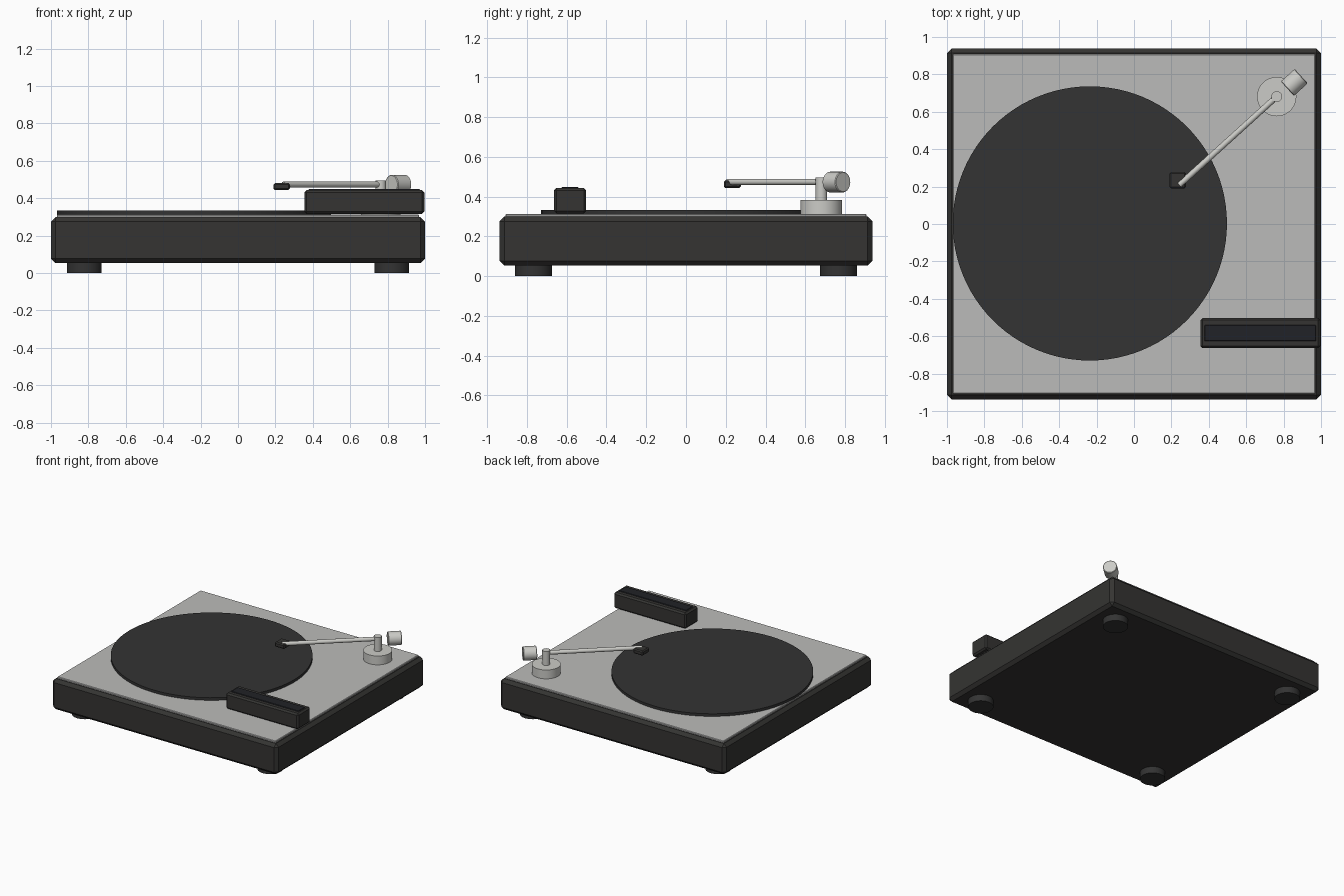
import bpy, math
from mathutils import Vector

if "Cube" in bpy.data.objects:
    bpy.data.objects.remove(bpy.data.objects["Cube"])


def material(name, color):
    m = bpy.data.materials.new(name)
    m.diffuse_color = color
    m.use_nodes = True
    m.node_tree.nodes["Principled BSDF"].inputs["Base Color"].default_value = m.diffuse_color
    return m


BLACK = material("black", (0.035, 0.034, 0.032, 1))
RUBBER = material("rubber", (0.033, 0.033, 0.033, 1))
STRIP = material("dark_glass", (0.015, 0.016, 0.02, 1))
PLATE = material("clear_plate", (0.5, 0.5, 0.49, 0.5))
METAL = material("metal", (0.6, 0.6, 0.57, 1))


def finish(ob, name, mat, bevel, segments):
    ob.name = name
    ob.data.materials.append(mat)
    if bevel:
        b = ob.modifiers.new("bevel", 'BEVEL')
        b.width, b.segments = bevel, segments
        b.limit_method, b.angle_limit = 'ANGLE', math.radians(40)
    return ob


def box(name, lo, hi, mat, bevel=0, segments=1):
    lo, hi = Vector(lo), Vector(hi)
    bpy.ops.mesh.primitive_cube_add(size=1, location=(lo + hi) / 2)
    ob = bpy.context.object
    ob.scale = hi - lo
    bpy.ops.object.transform_apply(location=False, rotation=False, scale=True)
    return finish(ob, name, mat, bevel, segments)


def rod(name, a, b, radius, mat, sides=48, bevel=0):
    a, b = Vector(a), Vector(b)
    bpy.ops.mesh.primitive_cylinder_add(vertices=sides, radius=radius,
                                        depth=(b - a).length, location=(a + b) / 2)
    ob = bpy.context.object
    ob.rotation_euler = (b - a).to_track_quat('Z', 'Y').to_euler()
    bpy.ops.object.shade_smooth_by_angle(angle=math.radians(30))
    return finish(ob, name, mat, bevel, 1)


# Plinth, top plate and feet
box("plinth", (-1, -0.938, 0.053), (1, 0.938, 0.299), BLACK, 0.024)
box("top_plate", (-0.968, -0.908, 0.285), (0.968, 0.908, 0.312), PLATE, 0.004)
for sx, nx in ((-1, "left"), (1, "right")):
    for sy, ny in ((-1, "front"), (1, "back")):
        x, y = sx * 0.822, sy * 0.768
        rod(f"{ny}_{nx}_foot", (x, y, 0), (x, y, 0.06), 0.093, RUBBER)

# Platter
rod("platter", (-0.236, 0.003, 0.311), (-0.236, 0.003, 0.333), 0.733, RUBBER, 96)

# Control block with inset strip
box("control_block", (0.355, -0.664, 0.316), (0.996, -0.502, 0.443), BLACK, 0.012)
box("control_strip", (0.377, -0.626, 0.43), (0.974, -0.541, 0.448), STRIP, 0.003)

# Tonearm: base, post, arm, head and counterweight
px, py, z = 0.763, 0.681, 0.473
rod("tonearm_base", (px, py, 0.311), (px, py, 0.383), 0.105, METAL)
rod("tonearm_post", (px, py, 0.38), (px, py, 0.495), 0.029, METAL, 32)
rod("tonearm", (px, py, z), (0.243, 0.209, z), 0.016, METAL, 24)
box("tonearm_head", (0.19, 0.19, 0.443), (0.277, 0.277, 0.481), BLACK, 0.008)
d = Vector((0.74, 0.672, 0)).normalized() * 0.05
c = Vector((0.857, 0.757, z))
rod("counterweight", c - d, c + d, 0.052, METAL, 40, 0.004)
